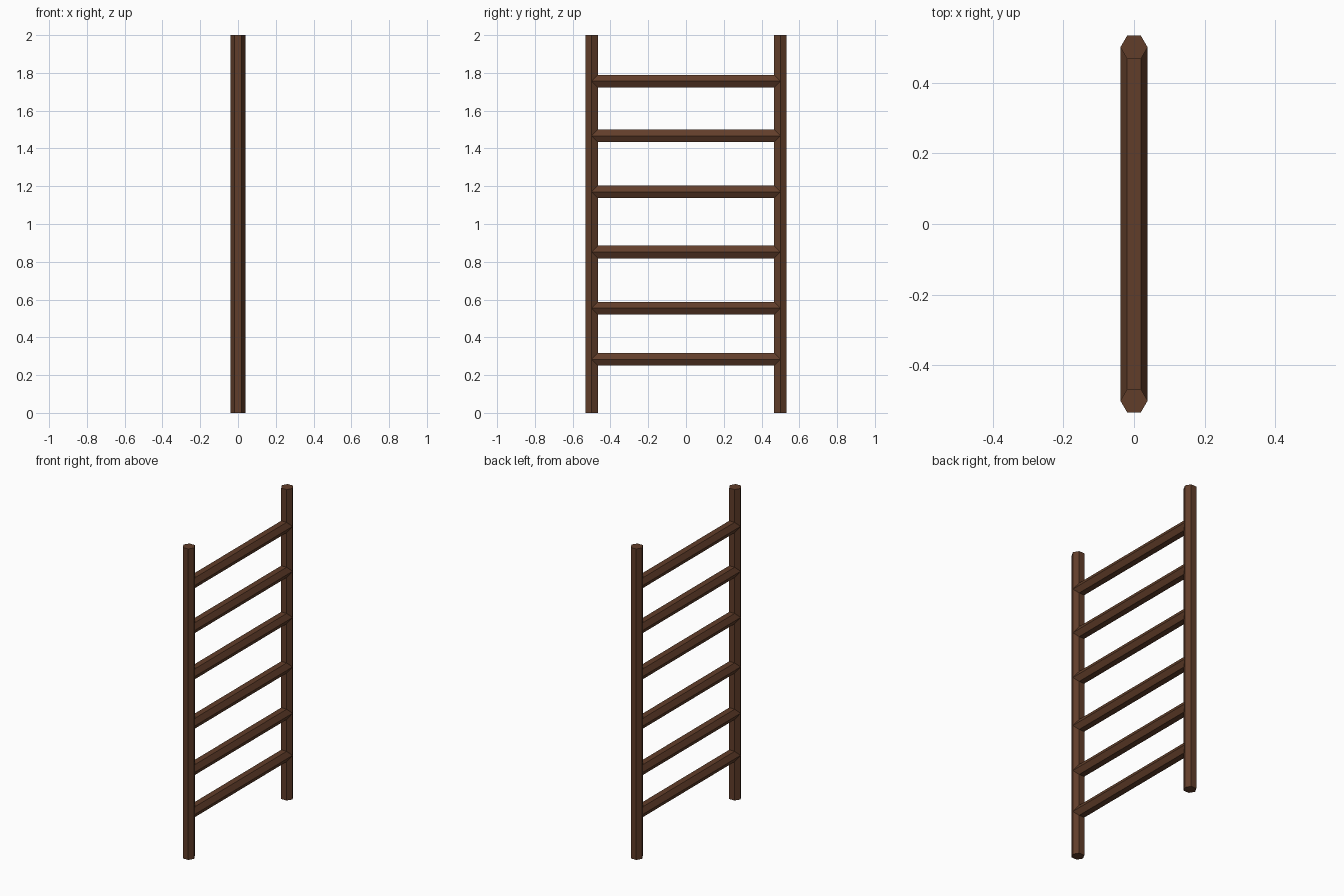
import bpy
from math import radians

if "Cube" in bpy.data.objects:
    bpy.data.objects.remove(bpy.data.objects["Cube"])

R = 0.0385  # hexagon circumradius shared by rails and rungs

wood = bpy.data.materials.new("dark_wood")
wood.diffuse_color = (0.12, 0.048, 0.023, 1)
wood.use_nodes = True
wood.node_tree.nodes["Principled BSDF"].inputs["Base Color"].default_value = wood.diffuse_color


def hex_bar(name, location, length, rotation=(0, 0, 0)):
    bpy.ops.mesh.primitive_cylinder_add(vertices=6, radius=R, depth=length)
    bar = bpy.context.object
    bar.name = name
    # turn the profile so that its points face +x and -x
    for v in bar.data.vertices:
        v.co.x, v.co.y = v.co.y, -v.co.x
    bar.location = location
    bar.rotation_euler = rotation
    bar.data.materials.append(wood)
    return bar


# two upright rails
for side, y in (("front", -0.5), ("back", 0.5)):
    hex_bar(f"{side}_rail", (0, y, 1), 2)

# unevenly spaced rungs running between the rail centres
for i, z in enumerate((0.283, 0.554, 0.852, 1.17, 1.467, 1.756)):
    hex_bar(f"rung_{i + 1}", (0, 0, z), 1, (radians(90), 0, 0))
